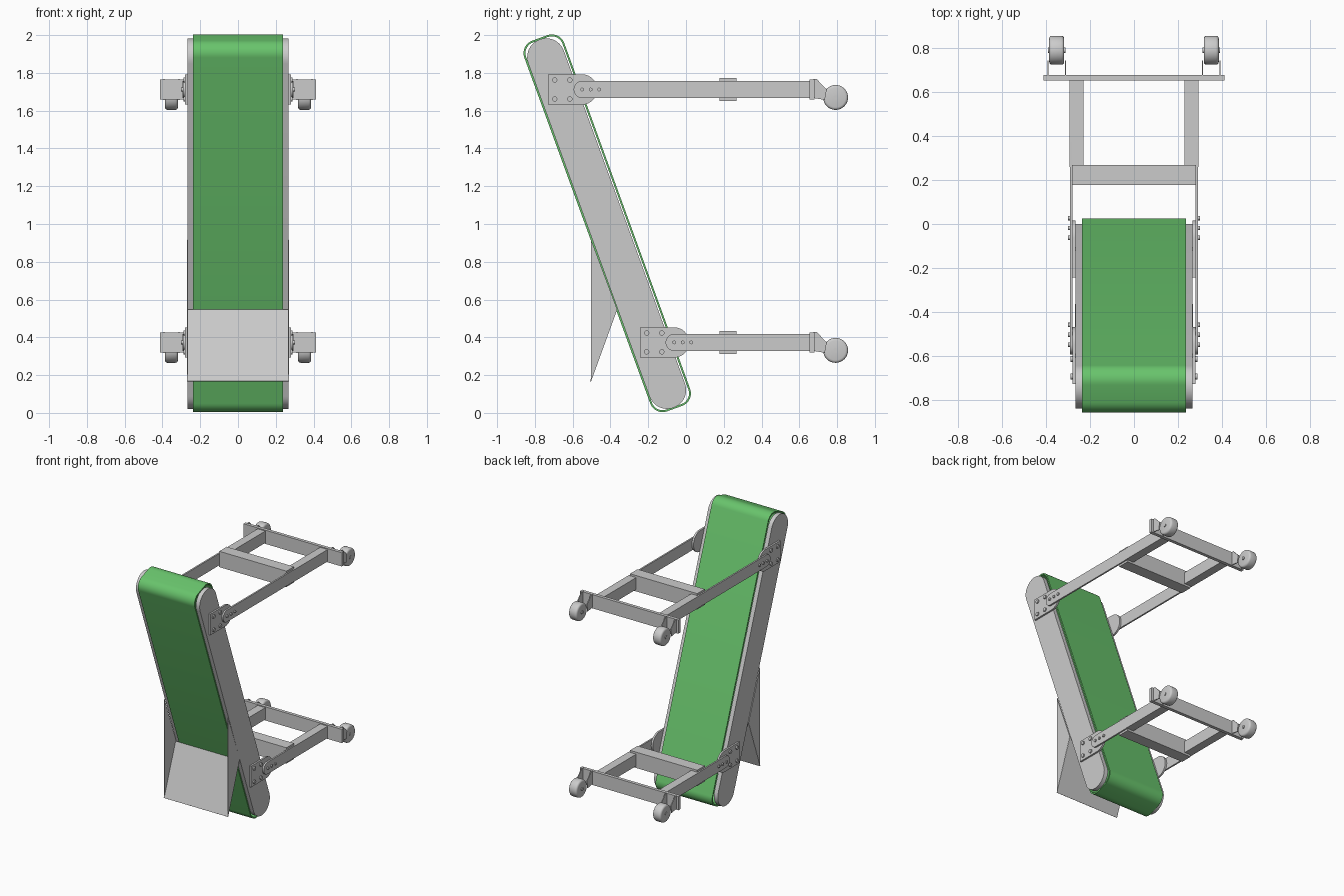
import bpy, bmesh
from math import sin, cos, pi, radians
from mathutils import Matrix

cube = bpy.data.objects.get("Cube")
if cube:
    bpy.data.objects.remove(cube)

green = bpy.data.materials.new("belt_green")
green.use_nodes = True
green.diffuse_color = (0.14, 0.55, 0.15, 1)
green.node_tree.nodes["Principled BSDF"].inputs["Base Color"].default_value = green.diffuse_color

TILT = radians(20)


def finish(bm, name, smooth=False):
    bmesh.ops.recalc_face_normals(bm, faces=bm.faces)
    mesh = bpy.data.meshes.new(name)
    bm.to_mesh(mesh)
    bm.free()
    obj = bpy.data.objects.new(name, mesh)
    bpy.context.collection.objects.link(obj)
    if smooth:
        bpy.ops.object.select_all(action='DESELECT')
        obj.select_set(True)
        bpy.context.view_layer.objects.active = obj
        bpy.ops.object.shade_smooth_by_angle(angle=radians(35))
    return obj


def slab(name, profile, x0, x1, smooth=False):
    """Extrude a (y, z) profile along x."""
    bm = bmesh.new()
    face = bm.faces.new([bm.verts.new((x0, y, z)) for y, z in profile])
    new = bmesh.ops.extrude_face_region(bm, geom=[face])["geom"]
    verts = [v for v in new if isinstance(v, bmesh.types.BMVert)]
    bmesh.ops.translate(bm, verts=verts, vec=(x1 - x0, 0, 0))
    return finish(bm, name, smooth)


def box(name, x, y, z):
    return slab(name, [(y[0], z[0]), (y[1], z[0]), (y[1], z[1]), (y[0], z[1])], *x)


def cylinder(name, x0, x1, y, z, r, sides, bevel=0):
    bm = bmesh.new()
    place = Matrix.Translation(((x0 + x1) / 2, y, z)) @ Matrix.Rotation(pi / 2, 4, 'Y')
    bmesh.ops.create_cone(bm, cap_ends=True, segments=sides, radius1=r, radius2=r,
                          depth=abs(x1 - x0), matrix=place)
    if bevel:
        rims = [e for e in bm.edges if any(len(f.verts) > 4 for f in e.link_faces)]
        bmesh.ops.bevel(bm, geom=rims, offset=bevel, segments=3, profile=0.5, affect='EDGES')
    return finish(bm, name, True)


def arc(cy, cz, r, start, end, n=10):
    angles = [radians(start + (end - start) * i / n) for i in range(n + 1)]
    return [(cy + r * cos(a), cz + r * sin(a)) for a in angles]


def tilt(points):
    """Lean (across, along) points back by the conveyor angle."""
    return [(v * cos(TILT) - u * sin(TILT), v * sin(TILT) + u * cos(TILT)) for v, u in points]


def rounded_rect(v0, v1, u0, u1, r):
    return (arc(v0 + r, u0 + r, r, 180, 270) + arc(v1 - r, u0 + r, r, 270, 360)
            + arc(v1 - r, u1 - r, r, 0, 90) + arc(v0 + r, u1 - r, r, 90, 180))


# Belt: a hollow loop with thickness
outer = tilt(rounded_rect(-0.161, 0.064, 0.042, 2.13, 0.07))
inner = tilt(rounded_rect(-0.151, 0.054, 0.052, 2.12, 0.06))
bm = bmesh.new()
rings = [[bm.verts.new((x, y, z)) for y, z in loop]
         for loop, x in ((outer, -0.237), (outer, 0.237), (inner, 0.237), (inner, -0.237))]
count = len(outer)
for k in range(4):
    a, b = rings[k], rings[(k + 1) % 4]
    for i in range(count):
        j = (i + 1) % count
        bm.faces.new((a[i], a[j], b[j], b[i]))
belt = finish(bm, "conveyor_belt", True)
belt.data.materials.append(green)

# Side frames with rounded ends
stadium = tilt(arc(-0.052, 0.148, 0.1, 180, 360, 20) + arc(-0.052, 2.023, 0.1, 0, 180, 20))
for side, s in (("left", 1), ("right", -1)):
    slab(f"{side}_side_frame", stadium, s * 0.235, s * 0.267, True)
    # Chute cheeks
    slab(f"{side}_chute_cheek", [(-0.503, 0.165), (-0.365, 0.55), (-0.503, 0.918)],
         s * 0.264, s * 0.27)

# Sloped chute floor
slab("chute_floor", [(-0.503, 0.165), (-0.365, 0.545), (-0.37, 0.548), (-0.508, 0.168)],
     -0.268, 0.268)


def support(level, z, pivot):
    """Wheeled support frame; pivot is the y of the arm's rounded end."""
    for side, s in (("left", 1), ("right", -1)):
        name = f"{level}_{side}"
        # Mounting plate and arm
        plate = [(pivot - 0.18, z + 0.08), (pivot - 0.18, z - 0.08)] + arc(pivot, z, 0.08, -90, 90, 16)
        slab(f"{name}_mount_plate", plate, s * 0.266, s * 0.28, True)
        arm = [(0.66, z - 0.045), (0.66, z + 0.045)] + arc(pivot, z, 0.045, 90, 270, 14)
        slab(f"{name}_arm", arm, s * 0.28, s * 0.292, True)
        box(f"{name}_arm_beam", (s * 0.23, s * 0.294), (0.26, 0.66), (z - 0.045, z + 0.045))
        # Bolts
        for dy in (-0.145, -0.065):
            for dz in (-0.05, 0.05):
                cylinder(f"{name}_plate_bolt", s * 0.278, s * 0.289, pivot + dy, z + dz, 0.014, 12)
        for i in range(3):
            cylinder(f"{name}_arm_bolt", s * 0.29, s * 0.301, pivot + i * 0.045, z, 0.01, 12)
        # Caster fork and wheel
        fork = [(0.675, z + 0.055), (0.692, z + 0.055), (0.745, z), (0.735, z - 0.055), (0.675, z - 0.045)]
        for x in (0.309, 0.389):
            slab(f"{name}_fork", fork, s * x, s * (x + 0.006))
        cylinder(f"{name}_axle", s * 0.312, s * 0.392, 0.792, z - 0.042, 0.012, 12)
        cylinder(f"{name}_wheel", s * 0.318, s * 0.387, 0.792, z - 0.042, 0.066, 32, 0.014)
    # Cross members
    box(f"{level}_crossbar", (-0.282, 0.282), (0.178, 0.268), (z - 0.06, z + 0.06))
    box(f"{level}_end_bar", (-0.412, 0.412), (0.655, 0.68), (z - 0.052, z + 0.052))


support("upper", 1.712, -0.55)
support("lower", 0.373, -0.063)
